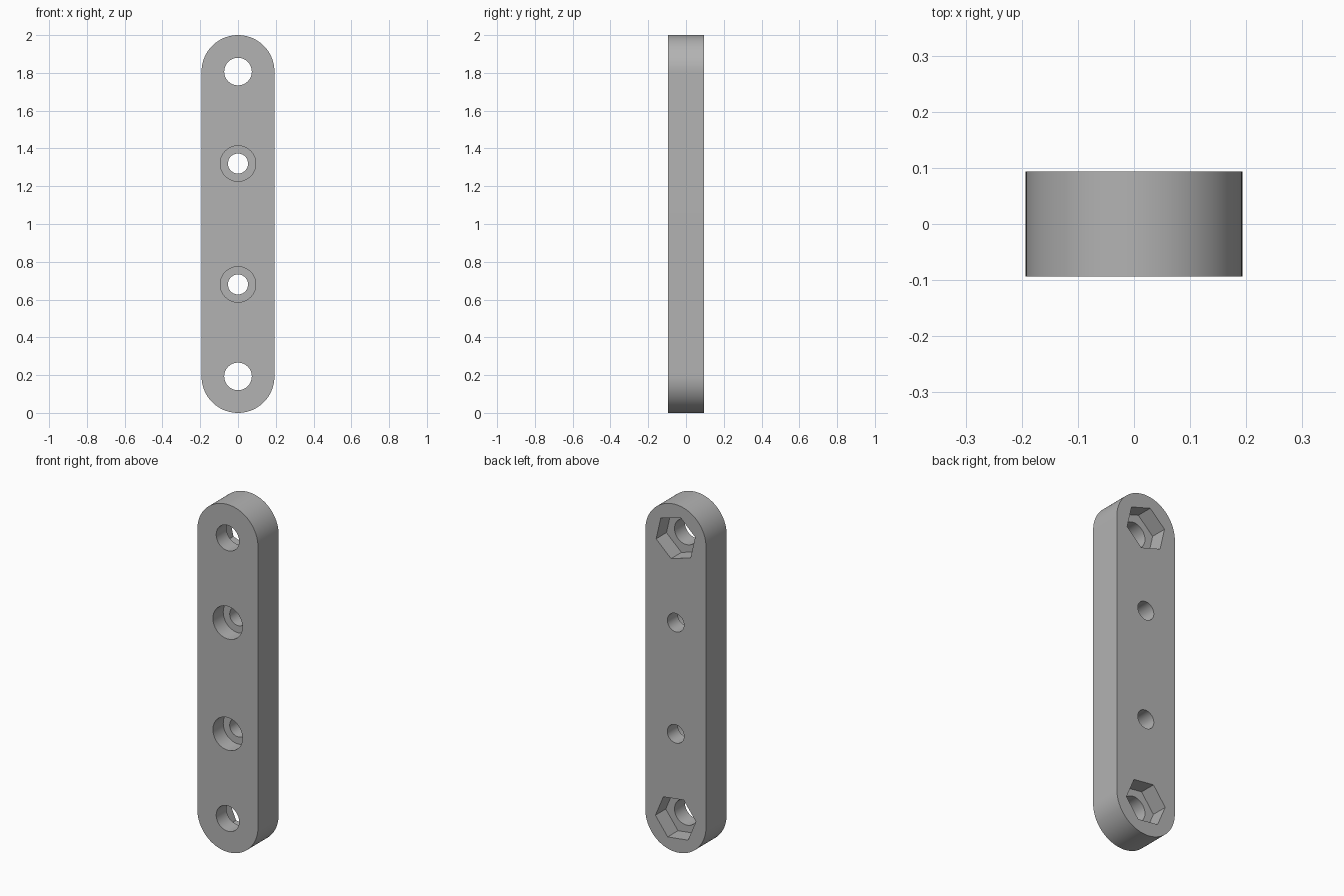
import bpy
import bmesh
from math import cos, sin, pi, radians
from mathutils import Vector

cube = bpy.data.objects.get("Cube")
if cube:
    bpy.data.objects.remove(cube)

HALF_W, HALF_T, HEIGHT = 0.193, 0.094, 2.0
END_Z = HALF_W            # centre of the lower rounded end
SCREW_Z = 0.68            # centre of the lower countersunk screw hole
POCKET = HALF_T           # recess depth, half the thickness

grey = bpy.data.materials.new("grey plastic")
grey.use_nodes = True
colour = (0.45, 0.45, 0.45, 1)
grey.diffuse_color = colour
grey.node_tree.nodes["Principled BSDF"].inputs["Base Color"].default_value = colour


def prism(name, points, y0, y1):
    """Extrude an outline of (x, z) points from y0 to y1."""
    bm = bmesh.new()
    face = bm.faces.new([bm.verts.new((x, y0, z)) for x, z in points])
    new = bmesh.ops.extrude_face_region(bm, geom=[face])["geom"]
    verts = [v for v in new if isinstance(v, bmesh.types.BMVert)]
    bmesh.ops.translate(bm, verts=verts, vec=Vector((0, y1 - y0, 0)))
    bmesh.ops.recalc_face_normals(bm, faces=bm.faces)
    mesh = bpy.data.meshes.new(name)
    bm.to_mesh(mesh)
    bm.free()
    obj = bpy.data.objects.new(name, mesh)
    bpy.context.collection.objects.link(obj)
    mesh.materials.append(grey)
    return obj


def ring(z, radius, sides=64, turn=0.0):
    angles = [turn + 2 * pi * i / sides for i in range(sides)]
    return [(radius * cos(a), z + radius * sin(a)) for a in angles]


# Link bar with two rounded ends
N = 48
arc = [pi * i / N for i in range(N + 1)]
outline = [(HALF_W * cos(a), HEIGHT - END_Z + HALF_W * sin(a)) for a in arc]
outline += [(-HALF_W * cos(a), END_Z - HALF_W * sin(a)) for a in arc]
bar = prism("link_bar", outline, -HALF_T, HALF_T)

cutters = []
OUT = HALF_T + 0.05
# Bolt holes at the ends, with hexagonal nut pockets in the back
for z, turn in ((END_Z, 173), (HEIGHT - END_Z, 163)):
    cutters.append(prism("bolt_hole_cutter", ring(z, 0.073), -OUT, OUT))
    cutters.append(prism("nut_pocket_cutter", ring(z, 0.13, 6, radians(turn)),
                         HALF_T - POCKET, OUT))
# Screw holes with round counterbores in the front
for z in (SCREW_Z, HEIGHT - SCREW_Z):
    cutters.append(prism("screw_hole_cutter", ring(z, 0.053), -OUT, OUT))
    cutters.append(prism("counterbore_cutter", ring(z, 0.094),
                         -OUT, -HALF_T + POCKET))

bpy.ops.object.select_all(action="DESELECT")
bpy.context.view_layer.objects.active = bar
bar.select_set(True)
for cutter in cutters:
    cutter.hide_render = True
    cut = bar.modifiers.new("cut", "BOOLEAN")
    cut.operation = "DIFFERENCE"
    cut.solver = "EXACT"
    cut.object = cutter
    bpy.ops.object.modifier_apply(modifier=cut.name)
for cutter in cutters:
    bpy.data.objects.remove(cutter)
bpy.ops.object.shade_smooth_by_angle(angle=radians(30))
